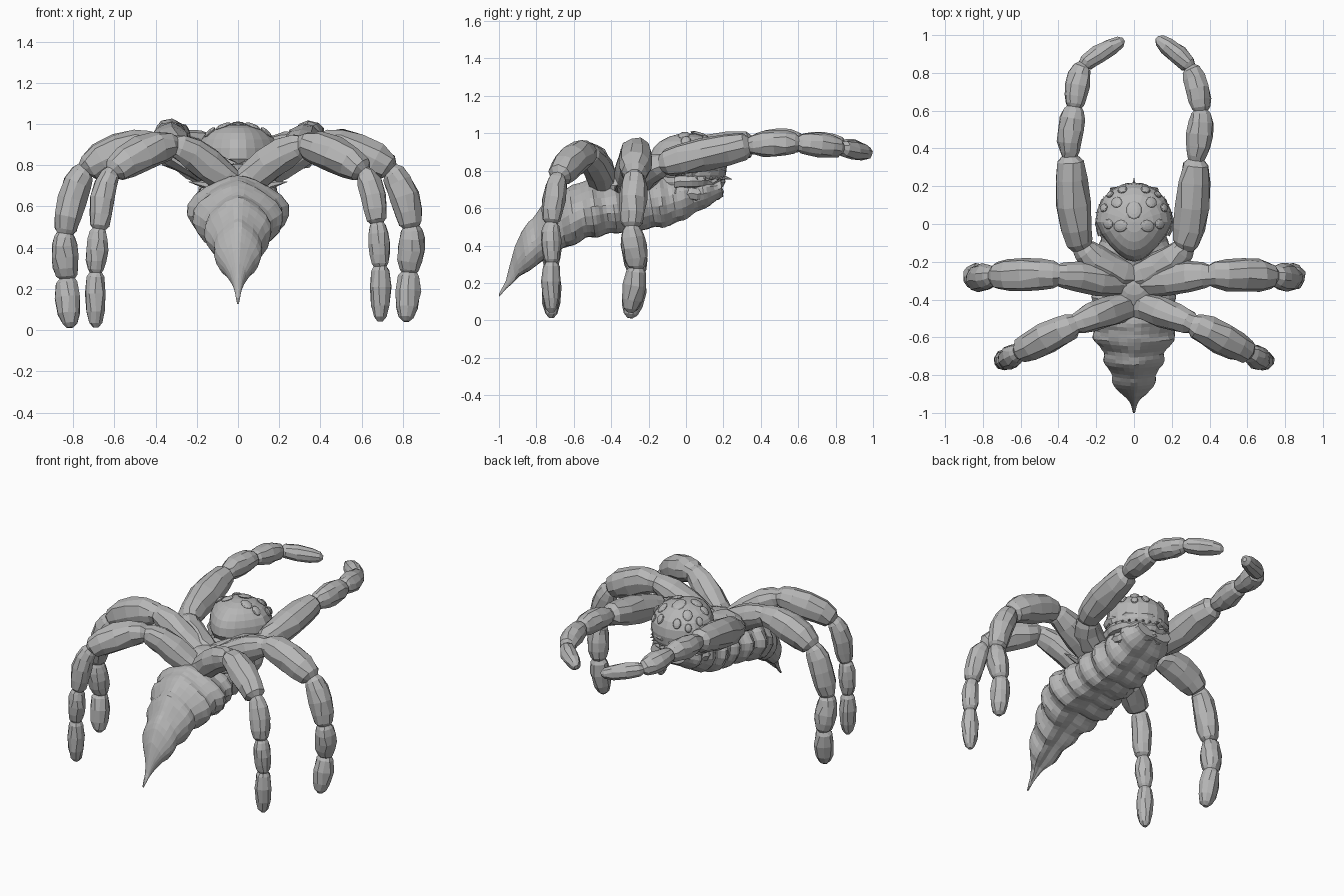
import bpy, bmesh, math, random
from mathutils import Vector, Matrix

random.seed(4)
if "Cube" in bpy.data.objects:
    bpy.data.objects.remove(bpy.data.objects["Cube"])

grey = bpy.data.materials.new("stone grey")
grey.use_nodes = True
GREY = (0.47, 0.47, 0.47, 1)
grey.diffuse_color = GREY
grey.node_tree.nodes["Principled BSDF"].inputs["Base Color"].default_value = GREY


def finish(name, bm):
    bmesh.ops.recalc_face_normals(bm, faces=bm.faces)
    mesh = bpy.data.meshes.new(name)
    bm.to_mesh(mesh)
    bm.free()
    mesh.materials.append(grey)
    obj = bpy.data.objects.new(name, mesh)
    bpy.context.collection.objects.link(obj)


def loft(bm, rings):
    loops = [[bm.verts.new(p) for p in ring] for ring in rings]
    n = len(loops[0])
    for a, b in zip(loops, loops[1:]):
        for i in range(n):
            j = (i + 1) % n
            bm.faces.new((a[i], a[j], b[j], b[i]))
    bm.faces.new(loops[0])
    bm.faces.new(loops[-1])


def ball(bm, centre, radii, rot=None, segs=12, rows=8):
    m = Matrix.Translation(centre) @ (rot or Matrix()) @ Matrix.Diagonal((*radii, 1))
    return bmesh.ops.create_uvsphere(bm, u_segments=segs, v_segments=rows,
                                     radius=1, matrix=m)["verts"]


def spike(bm, base, tip, radius):
    base, d = Vector(base), Vector(tip) - Vector(base)
    m = Matrix.Translation(base + d / 2) @ d.to_track_quat('Z', 'Y').to_matrix().to_4x4()
    bmesh.ops.create_cone(bm, cap_ends=True, segments=6, radius1=radius,
                          radius2=0.001, depth=d.length, matrix=m)


# Swollen segments strung on one curved path, pinched at every joint
SWELL = ((0.0, 0.64), (0.08, 0.82), (0.25, 0.98), (0.48, 1.05), (0.72, 0.98), (0.92, 0.8))
TIP = ((0.0, 0.64), (0.1, 0.88), (0.4, 1.05), (0.7, 0.92), (0.9, 0.65), (1.0, 0.25))


def limb(name, points, radii):
    bm = bmesh.new()
    pts = [Vector(p) for p in points]
    # the start arches over the middle toward the opposite limb
    mirrored = Vector((-pts[1].x, pts[1].y, 2 * pts[0].z - pts[1].z))
    pts = [mirrored] + pts + [2 * pts[-1] - pts[-2]]
    path = []
    for k, r in enumerate(radii):
        p0, p1, p2, p3 = pts[k:k + 4]
        m1, m2 = (p2 - p0) * 0.4, (p3 - p1) * 0.4
        for t, s in (TIP if k == len(radii) - 1 else SWELL):
            if k == 0:
                s = max(s, 0.9 - 0.15 * t)
            h = t * t * (3 - 2 * t)
            pos = p1 * (1 - h) + p2 * h + m1 * t * (1 - t) ** 2 - m2 * t * t * (1 - t)
            path.append((pos, r * s))
    rings, q, old = [], None, None
    for i, (pos, r) in enumerate(path):
        d = (path[min(i + 1, len(path) - 1)][0] - path[max(i - 1, 0)][0]).normalized()
        q = old.rotation_difference(d) @ q if q else d.to_track_quat('Z', 'Y')
        old = d
        ring = []
        for j in range(10):
            a, rr = math.tau * (j + random.uniform(-0.2, 0.2)) / 10, r * random.uniform(0.93, 1.07)
            ring.append(pos + q @ Vector((rr * math.cos(a), rr * math.sin(a), 0)))
        rings.append(ring)
    loft(bm, rings)
    finish(name, bm)


# Raised arms reaching back, slightly uneven
ARM_RADII = (0.085, 0.088, 0.068, 0.062, 0.05)
limb("left_arm", [(0.0, -0.28, 0.73), (0.265, -0.12, 0.835), (0.33, 0.34, 0.935),
                  (0.355, 0.60, 0.945), (0.295, 0.83, 0.92), (0.12, 0.985, 0.89)], ARM_RADII)
limb("right_arm", [(0.0, -0.28, 0.73), (-0.275, -0.12, 0.835), (-0.34, 0.36, 0.945),
                   (-0.315, 0.62, 0.955), (-0.265, 0.84, 0.93), (-0.055, 0.975, 0.89)], ARM_RADII)

# Four walking legs
MIDDLE = [(0.0, -0.31, 0.70), (0.40, -0.27, 0.90), (0.74, -0.275, 0.775),
          (0.84, -0.29, 0.47), (0.83, -0.265, 0.25), (0.815, -0.30, 0.012)]
FRONT = [(0.0, -0.43, 0.69), (0.31, -0.53, 0.895), (0.61, -0.68, 0.765),
         (0.675, -0.72, 0.49), (0.69, -0.72, 0.28), (0.69, -0.72, 0.012)]
for side, sx, lift in (("left", 1, 0.03), ("right", -1, 0)):
    for kind, path, radii in (("middle", MIDDLE, (0.083, 0.088, 0.07, 0.064, 0.06)),
                              ("front", FRONT, (0.08, 0.082, 0.06, 0.052, 0.05))):
        pts = [(sx * x, y, z + (lift if z < 0.6 else 0)) for x, y, z in path]
        limb(f"{side}_{kind}_leg", pts, radii)

# Segmented body: y, bottom z, top z, half width
BODY = [(-1.0, .125, .14, .005), (-.96, .17, .21, .015), (-.93, .19, .31, .03),
        (-.9, .22, .40, .07), (-.85, .25, .49, .105), (-.8, .28, .55, .125),
        (-.72, .33, .64, .155), (-.62, .38, .70, .2), (-.55, .41, .74, .235),
        (-.45, .43, .75, .235), (-.35, .45, .75, .2), (-.22, .46, .79, .2),
        (-.1, .48, .8, .19), (0, .53, .82, .18), (.1, .59, .8, .17), (.19, .65, .78, .13)]


def section(y):
    for a, b in zip(BODY, BODY[1:]):
        if y <= b[0] + 1e-6:
            t = (y - a[0]) / (b[0] - a[0])
            return [u + (v - u) * t for u, v in zip(a, b)]
    return BODY[-1]


bm = bmesh.new()
rings = []
STEPS, SIDES = 60, 22
for k in range(STEPS + 1):
    y, lo, hi, w = section(-1 + 1.19 * k / STEPS)
    wave = math.sin(math.tau * k / 6)
    ring = []
    for i in range(SIDES):
        a = math.tau * (i + 0.5) / SIDES
        c, s = math.cos(a), math.sin(a)
        f = 1 + wave * (0.03 + 0.04 * abs(c)) + random.uniform(-0.025, 0.025)
        h = (hi - lo) / 2
        width = w * (1 - 0.45 * max(s, 0) ** 2)          # ridged back
        height = h * s * (1 - 0.25 * max(-s, 0) ** 12)   # belly groove
        ring.append((width * c * f, y - 0.15 * h * s, (lo + hi) / 2 + height * f))
    rings.append(ring)
loft(bm, rings)
finish("segmented_body", bm)

# Hub where the limbs meet, with thin side thorns
bm = bmesh.new()
ball(bm, (0, -0.32, 0.72), (0.17, 0.15, 0.09))
for sx in (-1, 1):
    spike(bm, (sx * 0.12, -0.36, 0.70), (sx * 0.24, -0.37, 0.72), 0.03)
    spike(bm, (sx * 0.10, -0.33, 0.74), (sx * 0.20, -0.34, 0.77), 0.025)
finish("limb_hub", bm)

# Flat-topped head, narrowed and undercut toward the hub
HEAD = Vector((0, 0.01, 0.83))


def head_shape(d):
    x, y = d.x * 0.205, d.y * 0.21
    z = 0.17 * d.z ** 0.85 if d.z > 0 else 0.2 * d.z
    if y < 0:
        x *= 1 + 1.8 * y
        y *= 1 + 0.5 * min(d.z, 0)
    return HEAD + Vector((x, y, z))


bm = bmesh.new()
for v in ball(bm, (0, 0, 0), (1, 1, 1), segs=20, rows=12):
    v.co = head_shape(v.co.normalized())
finish("head", bm)

# Oval eyes around the dome: x, y on the dome, and size
bm = bmesh.new()
EYES = [(0, 0.3, 0.041), (0.36, -0.1, 0.032), (0.68, -0.05, 0.027), (0.45, 0.5, 0.03),
        (0.78, 0.36, 0.024), (0.3, 0.82, 0.026), (0.62, 0.7, 0.022)]
for ex, ey, r in EYES:
    for sx in ((1, -1) if ex else (1,)):
        d = Vector((sx * ex, ey, math.sqrt(max(0.02, 1 - ex * ex - ey * ey))))
        rot = d.to_track_quat('Z', 'Y').to_matrix().to_4x4()
        ball(bm, head_shape(d), (r, r * 1.25, 0.012), rot, 10, 6)
finish("eyes", bm)

# Jaw ridges under the dome, with a row of small teeth
bm = bmesh.new()
ball(bm, (0, 0.02, 0.74), (0.17, 0.18, 0.11))
for z, ra, tube in ((0.80, 0.172, 0.034), (0.74, 0.165, 0.036), (0.68, 0.15, 0.038)):
    rings = []
    for k in range(25):
        a = math.pi * (-0.12 + 1.24 * k / 24)
        out = Vector((math.cos(a), math.sin(a), 0))
        mid = Vector((0, 0.01, z + random.uniform(-0.008, 0.008)))
        mid += out * ra * random.uniform(0.95, 1.04)
        rings.append([mid + out * tube * math.cos(t) + Vector((0, 0, tube * math.sin(t)))
                      for t in (math.tau * j / 7 for j in range(7))])
    loft(bm, rings)
for k in range(13):
    a = math.pi * (0.08 + 0.84 * k / 12)
    out = Vector((math.cos(a), math.sin(a), 0))
    reach = 0.235 if k == 6 else 0.212
    spike(bm, Vector((0, 0.01, 0.77)) + out * 0.17,
          Vector((0, 0.01, 0.755)) + out * reach, 0.017)
finish("jaw_ridges", bm)
